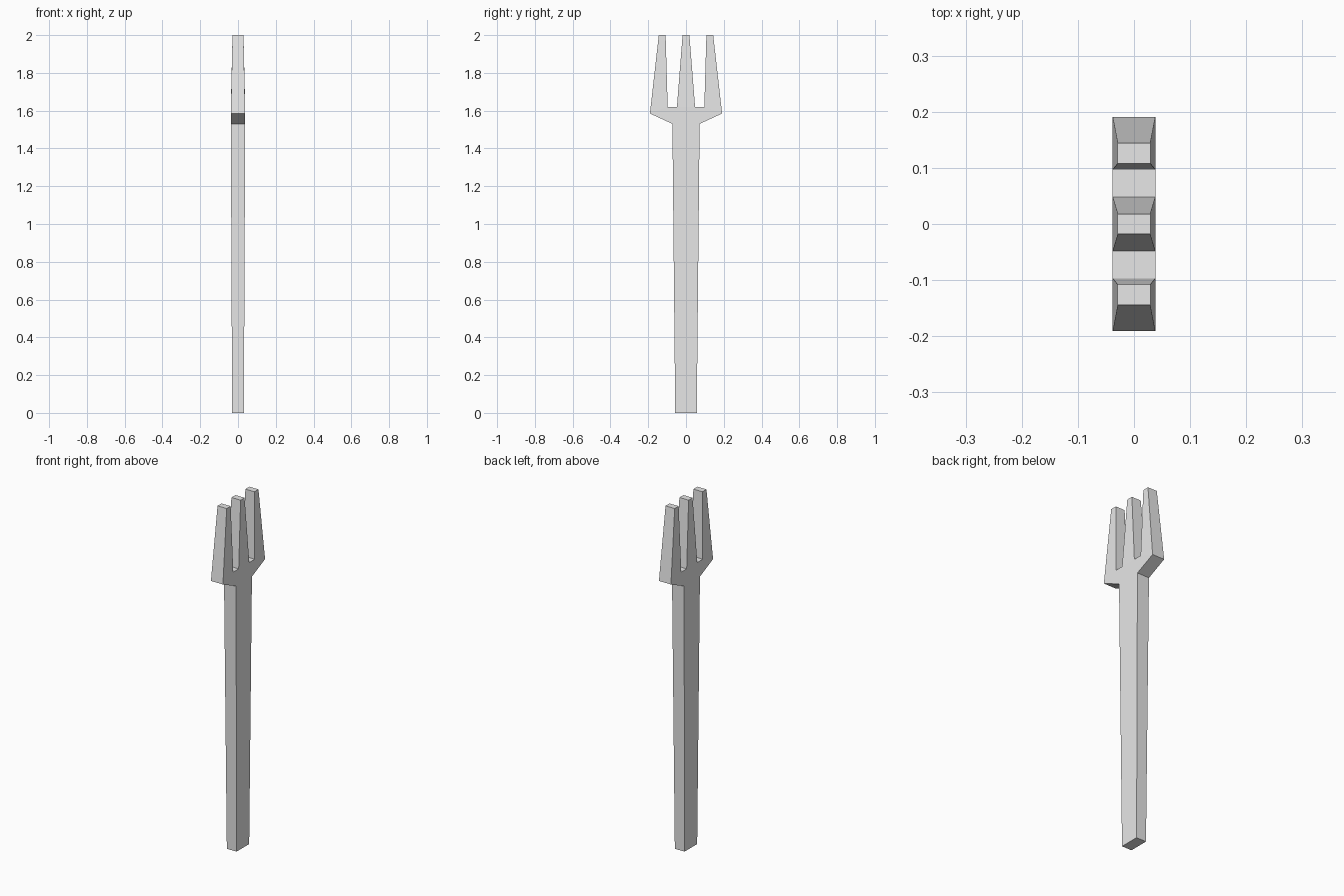
import bpy
import bmesh

cube = bpy.data.objects.get("Cube")
if cube:
    bpy.data.objects.remove(cube, do_unlink=True)

# Plain grey material
grey = bpy.data.materials.new("light_grey")
grey.use_nodes = True
colour = (0.8, 0.8, 0.8, 1)
grey.diffuse_color = colour
grey.node_tree.nodes["Principled BSDF"].inputs["Base Color"].default_value = colour

# Half thickness of the handle end, the head and the tine tips
END, HEAD, TIP = 0.031, 0.038, 0.029

bm = bmesh.new()


def point(y, z, half):
    """A matching pair of vertices on the two broad sides."""
    return bm.verts.new((half, y, z)), bm.verts.new((-half, y, z))


def panel(pairs):
    """A face on each broad side."""
    bm.faces.new([p[0] for p in pairs])
    bm.faces.new([p[1] for p in reversed(pairs)])


# Outline points, ordered from -y to +y
end = [point(s * 0.057, 0, END) for s in (-1, 1)]
neck = [point(s * 0.072, 1.53, HEAD) for s in (-1, 1)]
shoulder = [point(s * 0.191, 1.585, HEAD) for s in (-1, 1)]
slots = [point(y, 1.62, HEAD) for y in (-0.097, -0.048, 0.048, 0.097)]
tips = [point(y, 2, TIP) for y in (-0.144, -0.108, -0.018, 0.018, 0.108, 0.144)]

# Handle, head and three tines
roots = [shoulder[0], *slots, shoulder[1]]
panel([end[0], end[1], neck[1], neck[0]])
panel([neck[0], neck[1], *reversed(roots)])
for i in (0, 2, 4):
    panel([roots[i], roots[i + 1], tips[i + 1], tips[i]])

# Narrow walls around the whole outline
outline = [end[0], end[1], neck[1], shoulder[1], tips[5], tips[4], slots[3],
           slots[2], tips[3], tips[2], slots[1], slots[0], tips[1], tips[0],
           shoulder[0], neck[0]]
for a, b in zip(outline, outline[1:] + outline[:1]):
    bm.faces.new((a[0], a[1], b[1], b[0]))

bmesh.ops.recalc_face_normals(bm, faces=bm.faces)
mesh = bpy.data.meshes.new("fork")
bm.to_mesh(mesh)
bm.free()
mesh.materials.append(grey)
fork = bpy.data.objects.new("fork", mesh)
bpy.context.collection.objects.link(fork)
